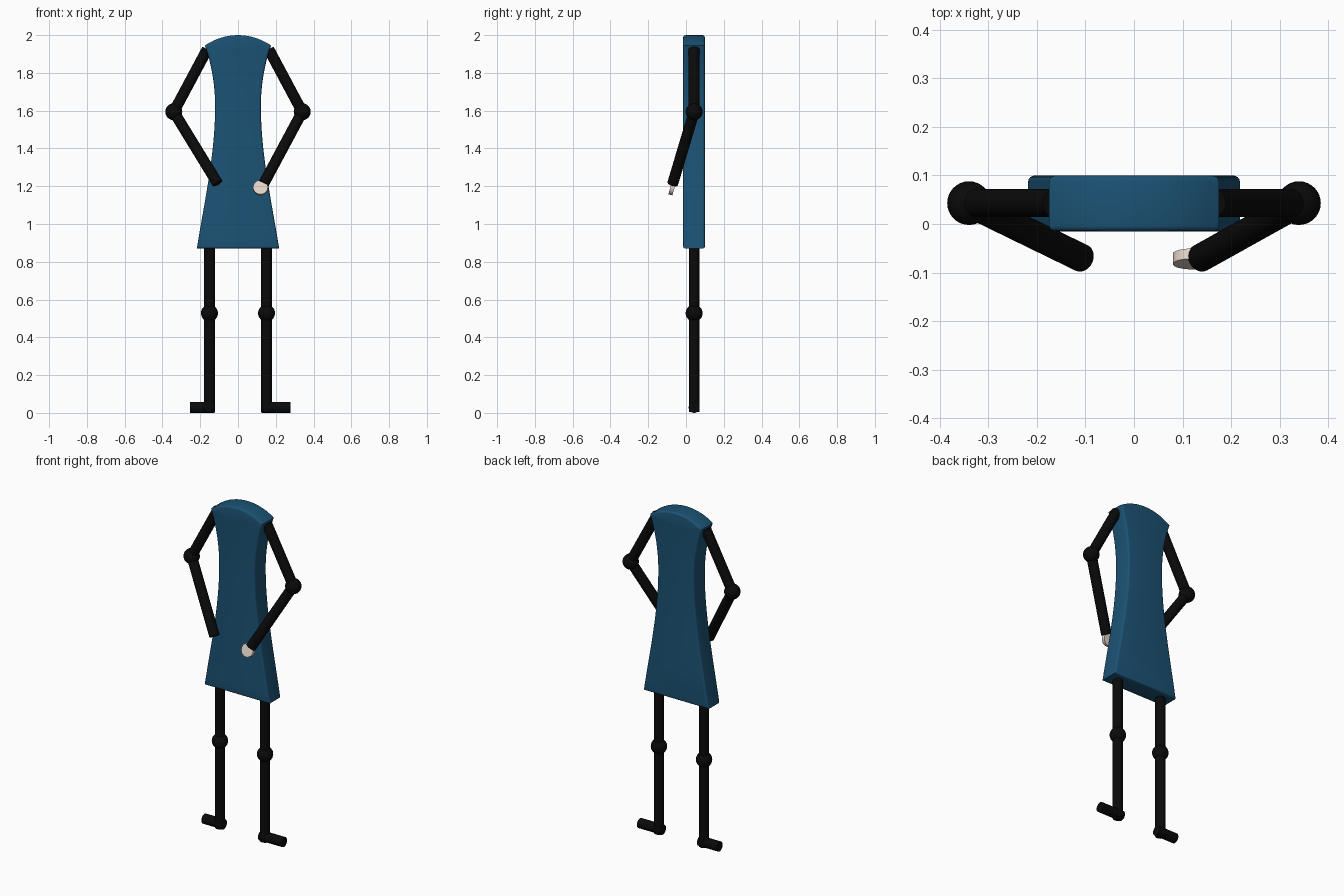
import bpy, bmesh, math
from mathutils import Vector
from mathutils.geometry import interpolate_bezier

if "Cube" in bpy.data.objects:
    bpy.data.objects.remove(bpy.data.objects["Cube"])

YC = 0.043   # depth of the limb plane


def material(name, rgb):
    m = bpy.data.materials.new(name)
    m.diffuse_color = (*rgb, 1)
    m.use_nodes = True
    m.node_tree.nodes["Principled BSDF"].inputs["Base Color"].default_value = m.diffuse_color
    return m


BLUE = material("blue", (0.011, 0.085, 0.175))
BLACK = material("black", (0.003, 0.003, 0.003))
SKIN = material("skin", (0.78, 0.66, 0.58))


def finish(ob, name, mat):
    ob.name = name
    ob.data.materials.append(mat)
    bpy.ops.object.select_all(action='DESELECT')
    ob.select_set(True)
    bpy.context.view_layer.objects.active = ob
    bpy.ops.object.shade_smooth_by_angle(angle=math.radians(35))


def rod(name, a, b, r, mat=BLACK):
    a, b = Vector(a), Vector(b)
    bpy.ops.mesh.primitive_cylinder_add(vertices=32, radius=r, depth=(b - a).length,
                                        location=(a + b) / 2)
    ob = bpy.context.object
    ob.rotation_euler = (b - a).to_track_quat('Z', 'Y').to_euler()
    finish(ob, name, mat)


def ball(name, loc):
    bpy.ops.mesh.primitive_uv_sphere_add(segments=32, ring_count=16, radius=0.045, location=loc)
    finish(bpy.context.object, name, BLACK)


# Body: flared outline with an arched top, extruded in depth
def bez(*pts):
    return [Vector(p) for p in interpolate_bezier(*[Vector((x, z, 0)) for x, z in pts], 14)]


side = bez((.218, .87), (.178, 1.12), (.121, 1.37), (.121, 1.62))
side += bez((.121, 1.62), (.121, 1.75), (.145, 1.86), (.175, 1.945))[1:]
top = bez((.175, 1.945), (.07, 2.018), (-.07, 2.018), (-.175, 1.945))[1:-1]
outline = side + top + [Vector((-p.x, p.y, 0)) for p in reversed(side)]

bm = bmesh.new()
front = bm.faces.new([bm.verts.new((p.x, -0.015, p.y)) for p in outline])
ext = bmesh.ops.extrude_face_region(bm, geom=[front], use_keep_orig=True)
bmesh.ops.translate(bm, vec=(0, 0.115, 0),
                    verts=[v for v in ext["geom"] if isinstance(v, bmesh.types.BMVert)])
bmesh.ops.recalc_face_normals(bm, faces=bm.faces)
rims = [e for e in bm.edges if abs(e.verts[0].co.y - e.verts[1].co.y) < 1e-4]
bmesh.ops.bevel(bm, geom=rims, offset=0.012, segments=4, profile=0.5, affect='EDGES')
mesh = bpy.data.meshes.new("body")
bm.to_mesh(mesh)
bm.free()
body = bpy.data.objects.new("body", mesh)
bpy.context.collection.objects.link(body)
finish(body, "body", BLUE)

# Limbs; wrists and toes differ slightly from side to side
for s, label, wrist_x, toe in ((-1, "left", -0.108, 0.255), (1, "right", 0.137, 0.278)):
    elbow = (s * 0.34, YC, 1.594)
    rod(label + "_upper_arm", (s * 0.163, YC, 1.925), elbow, 0.029)
    ball(label + "_elbow", elbow)
    rod(label + "_forearm", elbow, (wrist_x, -0.07, 1.215), 0.029)
    rod(label + "_leg", (s * 0.151, YC, 0.004), (s * 0.151, YC, 0.9), 0.028)
    ball(label + "_knee", (s * 0.151, YC, 0.528))
    rod(label + "_foot", (s * 0.124, YC, 0.029), (s * toe, YC, 0.029), 0.029)

# Hand: flat disc tilted along the forearm
hand, n = Vector((0.119, -0.072, 1.192)), Vector((0, -0.96, 0.28))
rod("right_hand", hand - n * 0.011, hand + n * 0.011, 0.039, SKIN)
